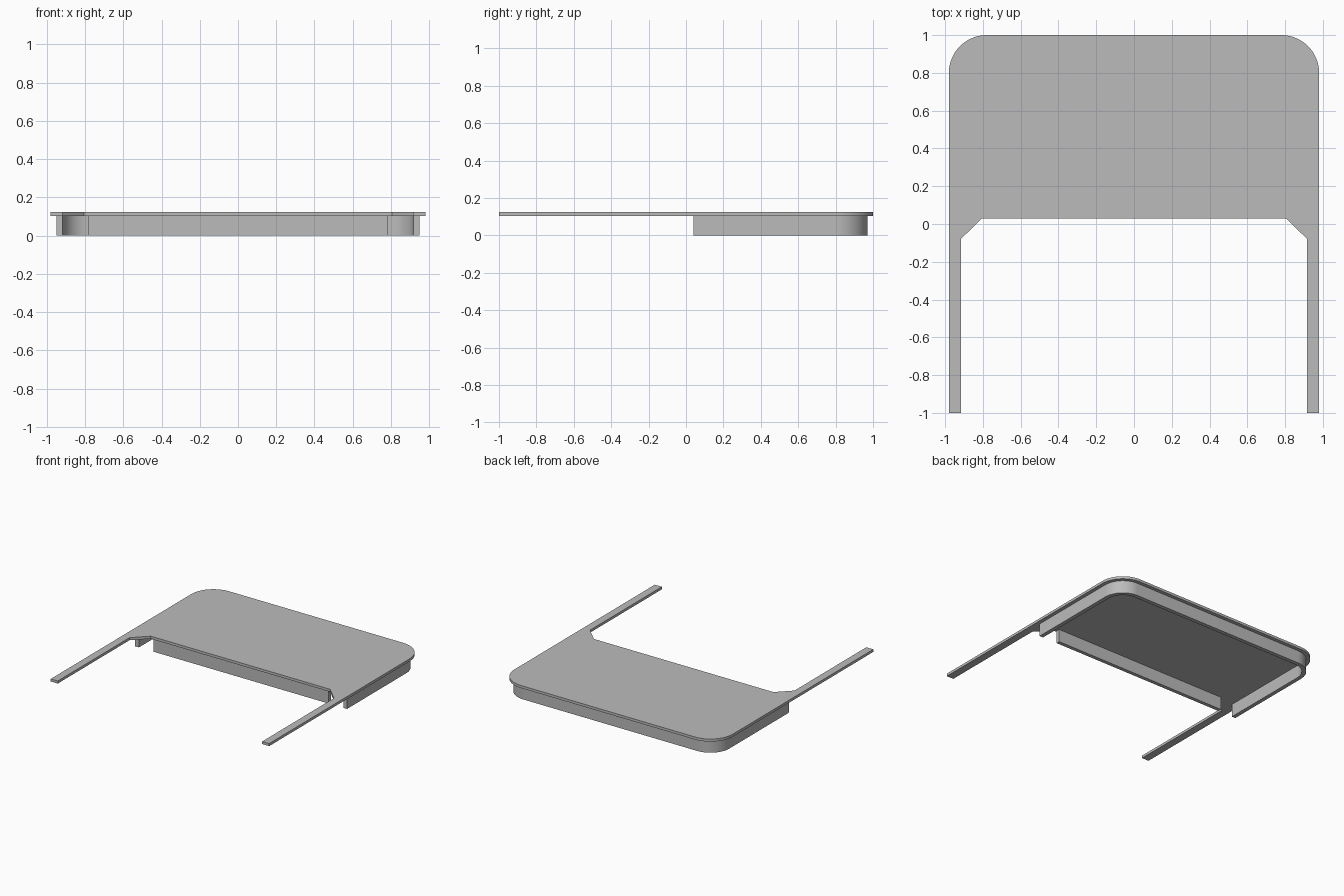
import bpy, bmesh, math

cube = bpy.data.objects.get("Cube")
if cube:
    bpy.data.objects.remove(cube, do_unlink=True)

grey = bpy.data.materials.new("plain_grey")
grey.use_nodes = True
colour = (0.5, 0.5, 0.5, 1)
grey.diffuse_color = colour
grey.node_tree.nodes["Principled BSDF"].inputs["Base Color"].default_value = colour

UNDERSIDE, TOP = 0.104, 0.125
CORNER_X, CORNER_Y = 0.78, 0.8
FRONT = 0.04


def arc(radius, steps=24):
    """Rounded back corner on the +x side, from the side to the back."""
    return [(CORNER_X + radius * math.cos(i * math.pi / 2 / steps),
             CORNER_Y + radius * math.sin(i * math.pi / 2 / steps))
            for i in range(steps + 1)]


def mirrored(half):
    """Continue a half outline on the -x side."""
    return half + [(-x, y) for x, y in reversed(half)]


def extrude_outline(name, outline, bottom, top):
    bm = bmesh.new()
    face = bm.faces.new([bm.verts.new((x, y, bottom)) for x, y in outline])
    new = bmesh.ops.extrude_face_region(bm, geom=[face])["geom"]
    bmesh.ops.translate(bm, vec=(0, 0, top - bottom),
                        verts=[v for v in new if isinstance(v, bmesh.types.BMVert)])
    bmesh.ops.recalc_face_normals(bm, faces=bm.faces)
    mesh = bpy.data.meshes.new(name)
    bm.to_mesh(mesh)
    bm.free()
    mesh.materials.append(grey)
    obj = bpy.data.objects.new(name, mesh)
    bpy.context.collection.objects.link(obj)
    bpy.ops.object.select_all(action="DESELECT")
    obj.select_set(True)
    bpy.context.view_layer.objects.active = obj
    bpy.ops.object.shade_smooth_by_angle(angle=math.radians(30))
    return obj


# Top plate with rounded back corners, chamfered front notch and two long arms
plate_half = [(0.805, 0.03), (0.917, -0.08), (0.917, -1), (0.98, -1)] + arc(0.2)
extrude_outline("top_plate", mirrored(plate_half), UNDERSIDE, TOP)

# U-shaped rim wall under the sides and back
outer = mirrored([(0.95, FRONT)] + arc(0.17))
inner = mirrored([(0.917, FRONT)] + arc(0.137))
extrude_outline("rim_wall", outer + inner[::-1], 0, UNDERSIDE)

# Straight wall under the front edge
front_half = [(0.785, FRONT), (0.785, FRONT + 0.03)]
extrude_outline("front_wall", mirrored(front_half), 0, UNDERSIDE)
